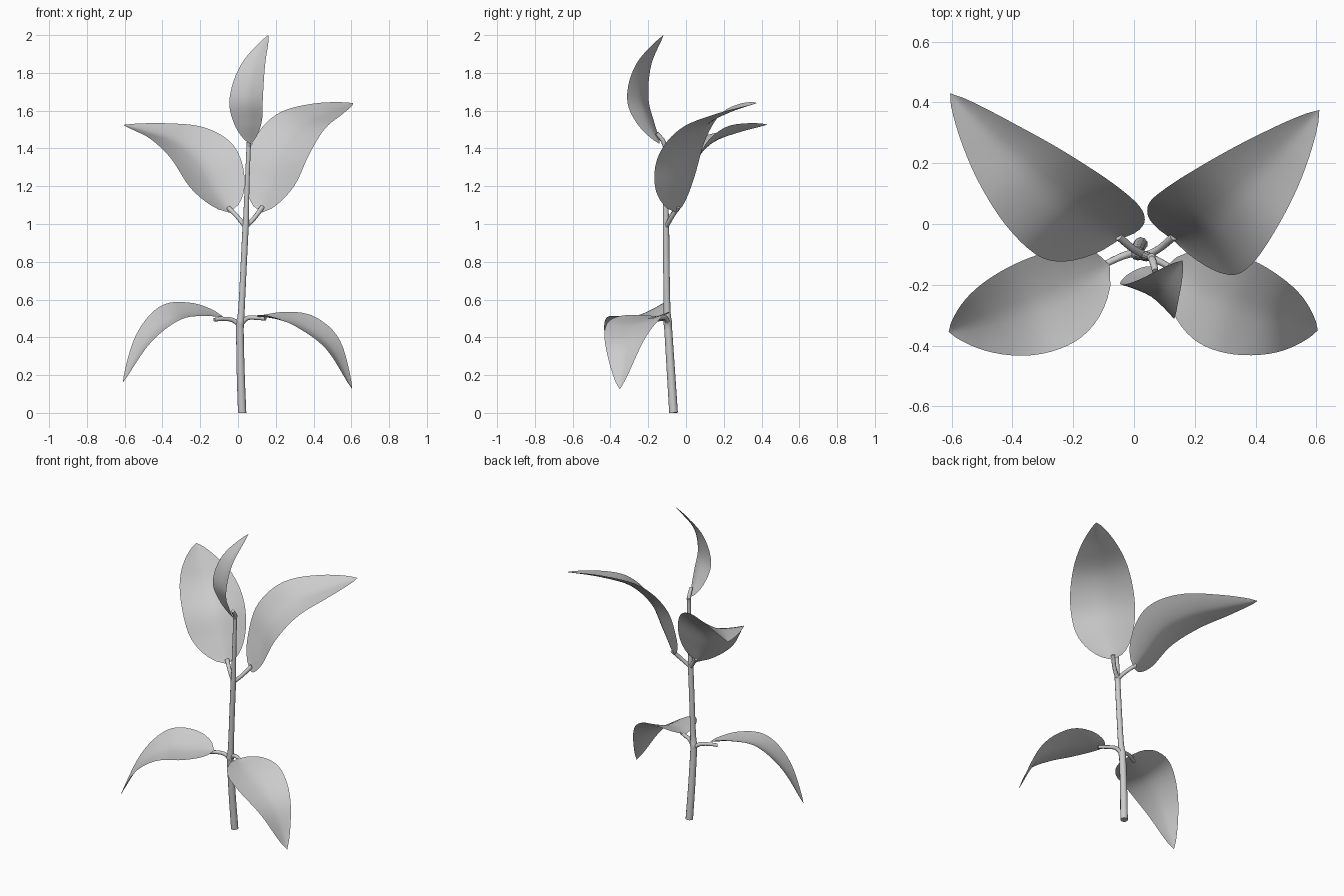
import bpy, bmesh, math
from mathutils import Vector

if "Cube" in bpy.data.objects:
    bpy.data.objects.remove(bpy.data.objects["Cube"])

grey = bpy.data.materials.new("plain_grey")
grey.diffuse_color = (0.6, 0.6, 0.6, 1)
grey.use_nodes = True
grey.node_tree.nodes["Principled BSDF"].inputs["Base Color"].default_value = grey.diffuse_color


def smooth_path(points, steps):
    """Catmull-Rom path through the points; items may be of any dimension."""
    p = [Vector(q) for q in points]
    p = [2 * p[0] - p[1]] + p + [2 * p[-1] - p[-2]]
    out = []
    for i in range(1, len(p) - 2):
        a, b, c, d = p[i - 1:i + 3]
        for k in range(steps):
            t = k / steps
            out.append(0.5 * (2 * b + (c - a) * t + (2 * a - 5 * b + 4 * c - d) * t ** 2
                              + (3 * b - a - 3 * c + d) * t ** 3))
    return out + [p[-2]]


def finish(name, bm):
    bmesh.ops.remove_doubles(bm, verts=bm.verts, dist=0.0002)
    mesh = bpy.data.meshes.new(name)
    bm.to_mesh(mesh)
    bm.free()
    mesh.materials.append(grey)
    obj = bpy.data.objects.new(name, mesh)
    bpy.context.collection.objects.link(obj)
    bpy.ops.object.select_all(action='DESELECT')
    obj.select_set(True)
    bpy.context.view_layer.objects.active = obj
    bpy.ops.object.shade_smooth_by_angle(angle=math.radians(50))


def tube(name, points, sides=10, steps=5):
    """Capped tube through (x, y, z, radius) points."""
    path = smooth_path(points, steps)
    bm = bmesh.new()
    rings = []
    for i, p in enumerate(path):
        tangent = (path[min(i + 1, len(path) - 1)] - path[max(i - 1, 0)]).xyz.normalized()
        across = tangent.cross(Vector((0.3, 1, 0.1))).normalized()
        up = across.cross(tangent)
        angles = [2 * math.pi * k / sides for k in range(sides)]
        rings.append([bm.verts.new(p.xyz + p.w * (across * math.cos(a) + up * math.sin(a)))
                      for a in angles])
    for r, s in zip(rings, rings[1:]):
        for k in range(sides):
            j = (k + 1) % sides
            bm.faces.new((r[k], r[j], s[j], s[k]))
    bm.faces.new(rings[0])
    bm.faces.new(rings[-1])
    bmesh.ops.recalc_face_normals(bm, faces=bm.faces)
    finish(name, bm)


def leaf(name, midrib, base_side, tip_side, half_width, cup, peak=0.75, steps=6, cols=5):
    """Cupped blade: widths spread along a turning side vector, edges lifted along the normal."""
    path = smooth_path(midrib, steps)
    n = len(path) - 1
    bm = bmesh.new()
    rows = []
    for i, p in enumerate(path):
        t = i / n
        side = Vector(base_side).lerp(Vector(tip_side), t).normalized()
        w = half_width * max(0, math.sin(math.pi * t ** peak)) ** 0.8 if 0 < i < n else 0
        tangent = (path[min(i + 1, n)] - path[max(i - 1, 0)]).normalized()
        normal = side.cross(tangent).normalized()
        row = []
        for k in range(-cols, cols + 1):
            u = k / cols
            lift = cup * abs(u) ** 1.5
            row.append(bm.verts.new(p + side * w * u + normal * w * lift))
        rows.append(row)
    for r, s in zip(rows, rows[1:]):
        for k in range(2 * cols):
            bm.faces.new((r[k], r[k + 1], s[k + 1], s[k]))
    finish(name, bm)


# Main stem with slightly swollen joints
tube("stem", [(0.022, -0.066, 0, 0.023), (0.014, -0.08, 0.22, 0.022),
              (0.01, -0.094, 0.44, 0.021), (0.012, -0.097, 0.48, 0.023),
              (0.018, -0.1, 0.54, 0.018), (0.03, -0.104, 0.78, 0.017),
              (0.04, -0.106, 0.98, 0.017), (0.042, -0.106, 1.01, 0.016),
              (0.048, -0.108, 1.2, 0.013), (0.056, -0.11, 1.4, 0.012),
              (0.057, -0.11, 1.43, 0.014)], steps=3)

# Leaf stalks
tube("upper_right_stalk", [(0.04, -0.105, 0.985, 0.013), (0.085, -0.08, 1.03, 0.012),
                           (0.13, -0.042, 1.09, 0.013)])
tube("upper_left_stalk", [(0.04, -0.105, 0.985, 0.013), (-0.005, -0.08, 1.04, 0.012),
                          (-0.05, -0.042, 1.085, 0.013)])
tube("lower_left_stalk", [(0.01, -0.094, 0.465, 0.013), (-0.03, -0.103, 0.492, 0.012),
                          (-0.08, -0.125, 0.498, 0.011), (-0.125, -0.15, 0.493, 0.01)])
tube("lower_right_stalk", [(0.01, -0.094, 0.465, 0.013), (0.05, -0.107, 0.502, 0.012),
                           (0.1, -0.132, 0.503, 0.011), (0.145, -0.16, 0.498, 0.01)])
tube("top_stalk", [(0.056, -0.11, 1.41, 0.012), (0.063, -0.125, 1.445, 0.012),
                   (0.07, -0.155, 1.48, 0.01)])

# Leaves: midrib points, width direction at base and tip, half width, cup, widest point
leaf("upper_right_leaf", [(0.125, -0.05, 1.06), (0.187, -0.035, 1.21), (0.245, 0.005, 1.38),
                          (0.34, 0.095, 1.515), (0.475, 0.23, 1.59), (0.61, 0.375, 1.64)],
     (0.76, -0.63, -0.12), (0.76, -0.63, -0.3), 0.195, 0.2)
leaf("upper_left_leaf", [(-0.045, -0.05, 1.06), (-0.12, -0.01, 1.19), (-0.2, 0.05, 1.34),
                         (-0.32, 0.15, 1.435), (-0.46, 0.28, 1.485), (-0.605, 0.43, 1.525)],
     (0.88, 0.47, 0.2), (0.88, 0.47, 0.18), 0.19, 0.3)
leaf("lower_left_leaf", [(-0.08, -0.135, 0.51), (-0.21, -0.215, 0.52), (-0.35, -0.275, 0.5),
                         (-0.49, -0.32, 0.375), (-0.61, -0.355, 0.16)],
     (-0.36, 0.9, 0.26), (-0.36, 0.9, 0.17), 0.162, 0.2)
leaf("lower_right_leaf", [(0.1, -0.145, 0.51), (0.22, -0.22, 0.495), (0.35, -0.27, 0.452),
                          (0.49, -0.315, 0.345), (0.605, -0.35, 0.125)],
     (-0.36, -0.93, -0.02), (-0.33, -0.93, -0.28), 0.162, 0.2, 0.8)
leaf("top_leaf", [(0.065, -0.14, 1.425), (0.06, -0.2, 1.54), (0.055, -0.238, 1.67),
                  (0.088, -0.212, 1.84), (0.16, -0.12, 2.0)],
     (0.84, -0.54, 0), (0.84, -0.54, 0), 0.105, 0.2, 0.9)
